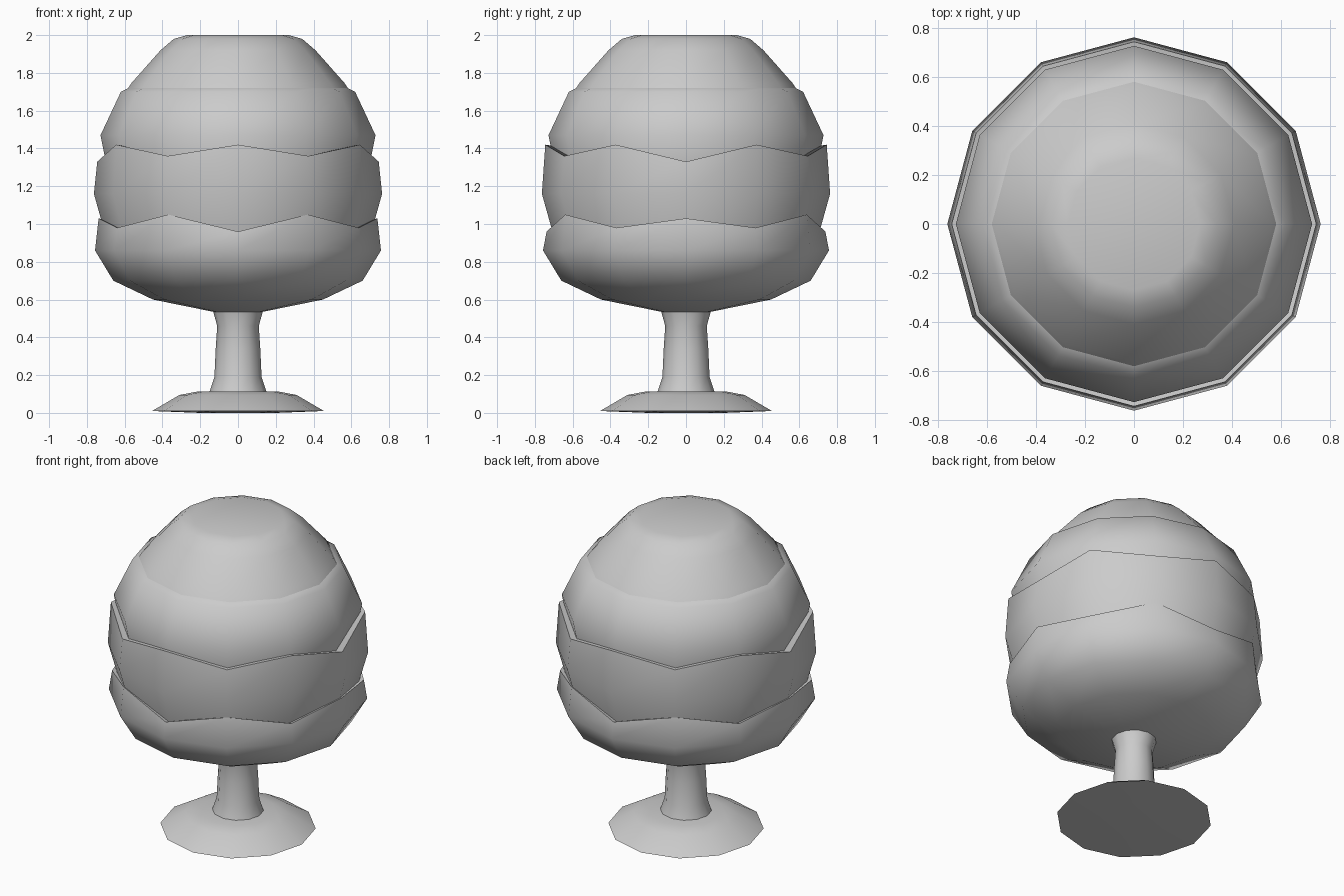
import bpy, bmesh, math

if "Cube" in bpy.data.objects:
    bpy.data.objects.remove(bpy.data.objects["Cube"])

SIDES = 12


def by_angle(front, a30, a60, side):
    """Height per spoke, mirrored left/right and front/back."""
    quarter = [side, a60, a30, front]          # spoke 0 is +x, spoke 3 is -y
    return [quarter[min(i % 6, 6 - i % 6)] for i in range(SIDES)]


def lathe(name, rings):
    """Revolve (radius, z) rings; z may be a list giving a zigzag edge. Both ends are capped."""
    bm = bmesh.new()
    loops = []
    for r, z in rings:
        zs = z if isinstance(z, list) else [z] * SIDES
        loops.append([bm.verts.new((r * math.cos(i * math.tau / SIDES),
                                    r * math.sin(i * math.tau / SIDES), zs[i]))
                      for i in range(SIDES)])
    for lo, hi in zip(loops, loops[1:]):
        for i in range(SIDES):
            j = (i + 1) % SIDES
            bm.faces.new((lo[i], lo[j], hi[j], hi[i]))
    bm.faces.new(loops[0][::-1])
    bm.faces.new(loops[-1])
    bmesh.ops.recalc_face_normals(bm, faces=bm.faces[:])
    mesh = bpy.data.meshes.new(name)
    bm.to_mesh(mesh)
    bm.free()
    ob = bpy.data.objects.new(name, mesh)
    bpy.context.collection.objects.link(ob)
    bpy.ops.object.select_all(action='DESELECT')
    ob.select_set(True)
    bpy.context.view_layer.objects.active = ob
    bpy.ops.object.shade_smooth_by_angle(angle=math.radians(62))
    return ob


def lower(zs, d):
    return [z - d for z in zs]


# foot and trunk
lathe("root_base", [(0.20, 0.0), (0.455, 0.01), (0.31, 0.095), (0.22, 0.112), (0.10, 0.115)])
lathe("trunk", [(0.155, 0.10), (0.125, 0.19), (0.118, 0.34), (0.11, 0.46), (0.135, 0.55)])

# bottom foliage tier with zigzag rim
rim1 = by_angle(0.96, 1.05, 0.98, 1.03)
lathe("foliage_bottom", [(0.13, 0.535), (0.45, 0.60), (0.66, 0.70), (0.757, 0.86),
                         (0.738, rim1), (0.68, lower(rim1, 0.02))])

# middle foliage tier
rim2 = by_angle(1.42, 1.36, 1.42, 1.33)
lathe("foliage_middle", [(0.69, 0.90), (0.763, 1.16), (0.745, rim2), (0.68, lower(rim2, 0.01))])

# upper foliage tier
lathe("foliage_upper", [(0.69, 1.28), (0.728, 1.47), (0.62, 1.70), (0.55, 1.735)])

# flat-topped crown
lathe("foliage_cap", [(0.60, 1.69), (0.565, 1.745), (0.41, 1.92), (0.34, 1.98), (0.27, 2.0)])
